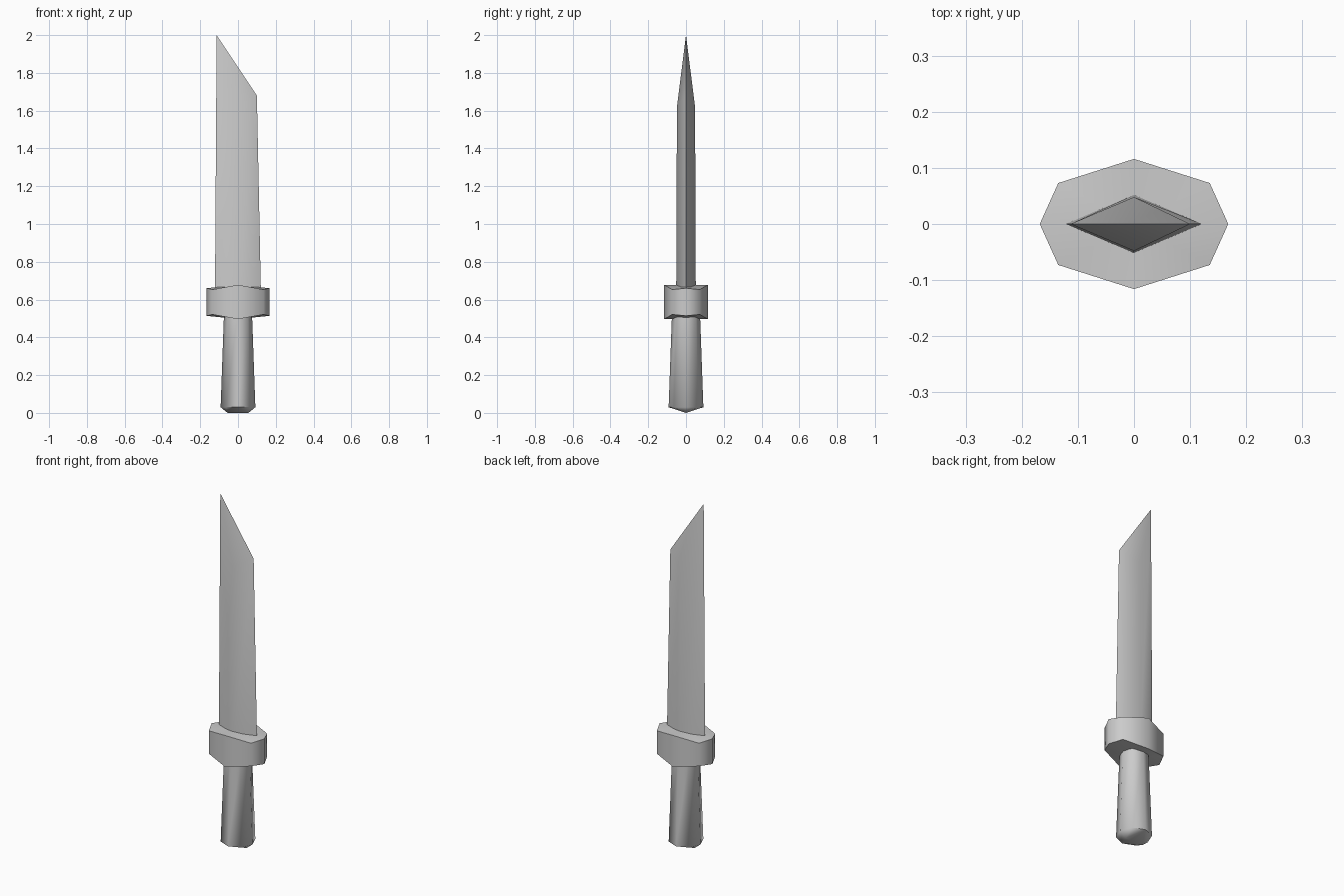
import bpy
from math import radians, sin, cos, tau

old = bpy.data.objects.get("Cube")
if old:
    bpy.data.objects.remove(old, do_unlink=True)

metal = bpy.data.materials.new("plain_grey")
metal.use_nodes = True
GREY = (0.6, 0.6, 0.6, 1)
metal.diffuse_color = GREY
metal.node_tree.nodes["Principled BSDF"].inputs["Base Color"].default_value = GREY


def build(name, verts, faces, angle=55):
    mesh = bpy.data.meshes.new(name)
    mesh.from_pydata(verts, [], faces)
    mesh.materials.append(metal)
    obj = bpy.data.objects.new(name, mesh)
    bpy.context.collection.objects.link(obj)
    bpy.ops.object.select_all(action="DESELECT")
    bpy.context.view_layer.objects.active = obj
    obj.select_set(True)
    bpy.ops.object.mode_set(mode="EDIT")
    bpy.ops.mesh.select_all(action="SELECT")
    bpy.ops.mesh.normals_make_consistent(inside=False)
    bpy.ops.object.mode_set(mode="OBJECT")
    bpy.ops.object.shade_smooth_by_angle(angle=radians(angle))
    return obj


def walls(n):
    # quads joining a lower ring to the ring stored after it
    return [(i, (i + 1) % n, n + (i + 1) % n, n + i) for i in range(n)]


# blade: diamond section with a slanted, bevelled point
base = [(0.122, 0, 0.6), (0, 0.052, 0.6), (-0.122, 0, 0.6), (0, -0.052, 0.6)]
point = [(0.1, 0, 1.68), (0, 0.048, 1.62), (-0.113, 0, 2.0), (0, -0.048, 1.62)]
build("blade", base + point,
      walls(4) + [(3, 2, 1, 0), (4, 5, 6), (4, 6, 7)])

# guard: stretched octagon, thickest at the front and back corners
SIDE, DIAGONAL, FACE = (0.168, 0, 0.073), (0.135, 0.073, 0.066), (0, 0.116, 0.091)
MID = 0.587
rim = []
for sx, sy, (x, y, h) in ((1, 1, SIDE), (1, 1, DIAGONAL), (1, 1, FACE), (-1, 1, DIAGONAL),
                          (-1, 1, SIDE), (-1, -1, DIAGONAL), (1, -1, FACE), (1, -1, DIAGONAL)):
    rim.append((sx * x, sy * y, h))
verts = [(x, y, MID - h) for x, y, h in rim] + [(x, y, MID + h) for x, y, h in rim]
verts += [(0, 0, MID - 0.09), (0, 0, MID + 0.09)]
faces = walls(8)
for i in range(8):
    j = (i + 1) % 8
    faces += [(j, i, 16), (8 + i, 8 + j, 17)]
build("guard", verts, faces)

# grip: tapered octagon with a shallow ridged butt
verts = []
for radius, z in ((0.092, 0.03), (0.074, 0.53)):
    for i in range(8):
        a = tau * i / 8
        verts.append((radius * cos(a), radius * sin(a), z))
verts += [(0.055, 0, 0), (-0.055, 0, 0)]
faces = walls(8) + [tuple(range(8, 16))]
faces += [(0, 16, 1), (1, 16, 2), (2, 16, 17), (2, 17, 3), (3, 17, 4),
          (4, 17, 5), (5, 17, 6), (6, 17, 16), (6, 16, 7), (7, 16, 0)]
build("grip", verts, faces)
